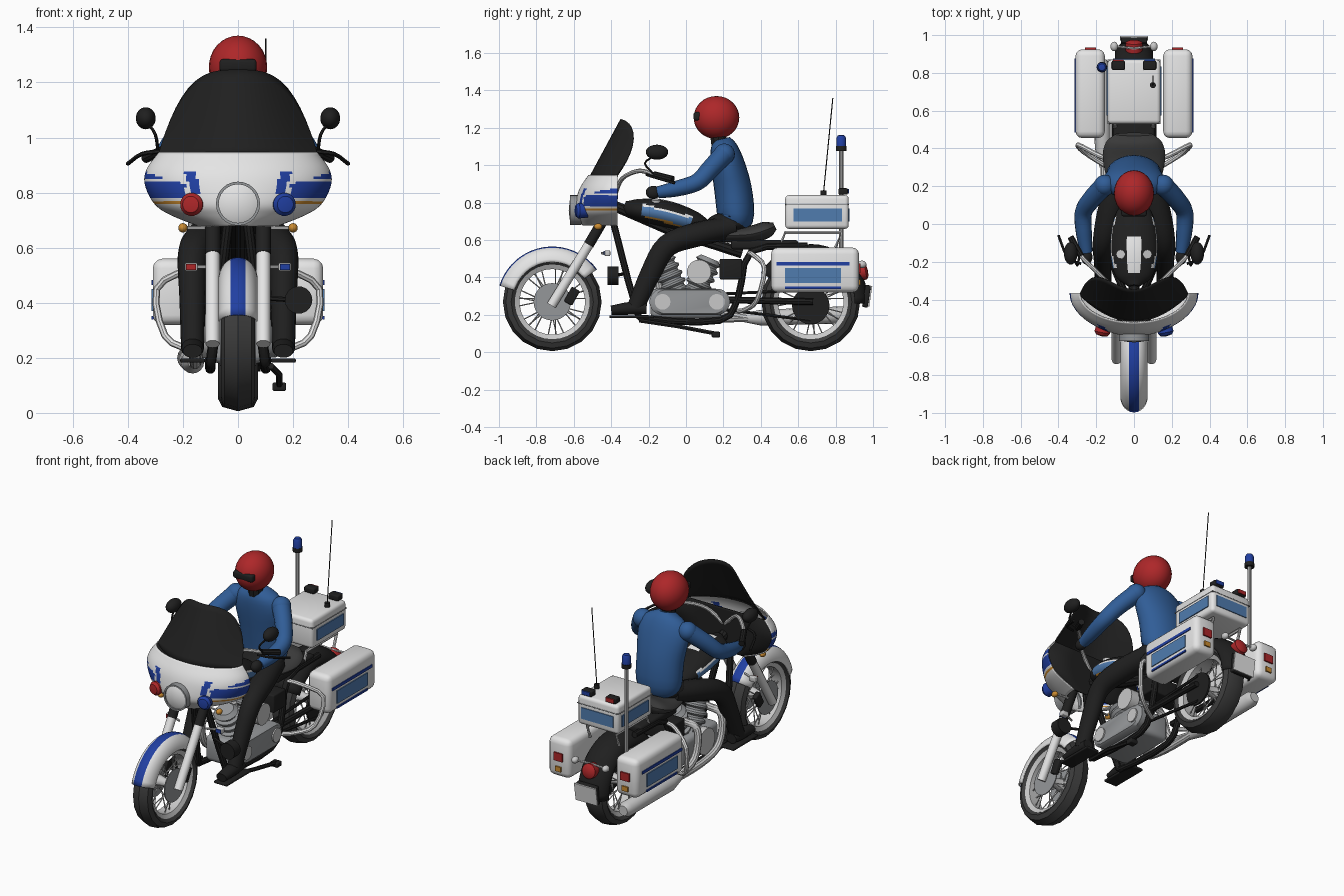
import bpy, bmesh
from math import pi, sin, cos, radians
from mathutils import Vector, Matrix

if "Cube" in bpy.data.objects:
    bpy.data.objects.remove(bpy.data.objects["Cube"])
COLOURS = {"white": (.78, .78, .78), "black": (.014, .014, .014), "dark_grey": (.045, .045, .045), "red": (.42, .02, .022),
           "metal_grey": (.3, .31, .32), "chrome": (.58, .58, .58), "deep_blue": (.015, .05, .36),
           "jacket_blue": (.03, .11, .31), "panel_blue": (.08, .2, .43), "orange": (.6, .26, .03)}
for key, rgb in COLOURS.items():
    m = bpy.data.materials.new(key)
    m.use_nodes = True
    m.diffuse_color = (*rgb, 1)
    m.node_tree.nodes["Principled BSDF"].inputs["Base Color"].default_value = (*rgb, 1)
    COLOURS[key] = m

def finish(name, bm, mats, rule=None, angle=35):
    bmesh.ops.remove_doubles(bm, verts=bm.verts, dist=.0002)
    bmesh.ops.recalc_face_normals(bm, faces=bm.faces)
    if rule:
        for f in bm.faces:
            f.material_index = rule(f.calc_center_median())
    me = bpy.data.meshes.new(name)
    bm.to_mesh(me)
    bm.free()
    me.shade_smooth()
    me.set_sharp_from_angle(angle=radians(angle))
    for key in mats.split():
        me.materials.append(COLOURS[key])
    ob = bpy.data.objects.new(name, me)
    bpy.context.collection.objects.link(ob)
    return ob

def skin(name, sets, mats, closed=True, caps=True, rule=None, angle=35):  # join each list of rings with quads
    bm = bmesh.new()
    for rings in sets:
        vs = [[bm.verts.new(p) for p in ring] for ring in rings]
        n = len(vs[0])
        for a, b in zip(vs, vs[1:]):
            for i in range(n if closed else n - 1):
                bm.faces.new((a[i], a[(i + 1) % n], b[(i + 1) % n], b[i]))
        if caps and closed:
            bm.faces.new(vs[0][::-1])
            bm.faces.new(vs[-1])
    return finish(name, bm, mats, rule, angle)

def curve_through(pts, n):  # smooth resampling of points, with any radii they carry
    p = [Vector(q) for q in pts]
    p = [p[0] * 2 - p[1]] + p + [p[-1] * 2 - p[-2]]
    out = []
    for a, b, c, d in zip(p, p[1:], p[2:], p[3:]):
        for t in (k / n for k in range(n)):
            out.append((b * 2 + (c - a) * t + (a * 2 - b * 5 + c * 4 - d) * t * t + (b * 3 - a - c * 3 + d) * t ** 3) / 2)
    return out + [p[-2]]

def tube_rings(pts, r, sides=10, n=1):  # points are (x, y, z), or (x, y, z, radius, radius)
    full = curve_through([tuple(q) + ((r, r) if len(q) == 3 else ()) for q in pts], n)
    c = [Vector(q[:3]) for q in full]
    tan = [(c[min(i + 1, len(c) - 1)] - c[max(i - 1, 0)]).normalized() for i in range(len(c))]
    ref = min((Vector(e) for e in ((1, 0, 0), (0, 0, 1), (0, 1, 0))), key=lambda e: round(max(abs(t.dot(e)) for t in tan), 3))
    rings = []
    for q, o, t in zip(full, c, tan):
        u = (ref - t * t.dot(ref)).normalized()
        w, step = t.cross(u), 2 * pi / sides
        rings.append([o + u * q[3] * cos(k * step) + w * q[4] * sin(k * step) for k in range(sides)])
    return rings

def tube(name, pts, r, mats, sides=10, n=1, rule=None):
    return skin(name, [tube_rings(pts, r, sides, n)], mats, rule=rule)

def lathe(name, prof, c, axis, mats, seg=20):  # turn (offset, radius) points about an axis
    rot, step = Vector((0, 0, 1)).rotation_difference(Vector(axis)), 2 * pi / seg
    rings = [[Vector(c) + rot @ Vector((r * cos(k * step), r * sin(k * step), h)) for k in range(seg)] for h, r in prof]
    return skin(name, [rings], mats, caps=False)

def disc(name, c, axis, r, h, mats, seg=20):
    return lathe(name, [(-h / 2, 0), (-h / 2, r), (h / 2, r), (h / 2, 0)], c, axis, mats, seg)

def box(name, c, size, mats, bevel=0, tilt=0):
    bm = bmesh.new()
    bmesh.ops.create_cube(bm, size=1, matrix=Matrix.Translation(c) @ Matrix.Rotation(tilt, 4, 'X') @ Matrix.Diagonal((*size, 1)))
    if bevel:
        bmesh.ops.bevel(bm, geom=bm.edges[:], offset=bevel, segments=3, profile=.5, affect='EDGES')
    return finish(name, bm, mats)

def ball(name, c, size, mats):
    bm = bmesh.new()
    bmesh.ops.create_uvsphere(bm, u_segments=24, v_segments=16, radius=1, matrix=Matrix.Translation(c) @ Matrix.Diagonal((*size, 1)))
    return finish(name, bm, mats)

def sheet(name, f, nu, nv, mats, rule=None):
    rows = [[f(i / nu, j / nv) for j in range(nv + 1)] for i in range(nu + 1)]
    mod = skin(name, [rows], mats, closed=False, rule=rule, angle=50).modifiers.new("thickness", 'SOLIDIFY')
    mod.thickness, mod.offset = .007, 0

def mudguard(name, yc, R, w, drop, a0, a1, mats, rule=None):
    def f(u, v):
        a, b = radians(a0 + (a1 - a0) * u), (v - .5) * pi
        r = R - drop * (1 - cos(b))
        return (w * sin(b), yc + r * cos(a), .27 + r * sin(a))
    sheet(name, f, 20, 16, mats, rule)

# Wheels and mudguards
for name, y, w in (("front", -.715, .062), ("rear", .667, .072)):
    c = (0, y, .27)
    tyre = [(-w * .7, .195), (-w, .22), (-w * .8, .248), (0, .264), (w * .8, .248), (w, .22), (w * .7, .195), (-w * .7, .195)]
    lathe(name + "_tyre", tyre, c, (1, 0, 0), "dark_grey")
    lathe(name + "_rim", [(-w * .8, .2), (-w * .6, .175), (w * .6, .175), (w * .8, .2), (-w * .8, .2)], c, (1, 0, 0), "chrome", 30)
    lathe(name + "_hub", [(-.06, 0), (-.06, .04), (0, .025), (.06, .04), (.06, 0)], c, (1, 0, 0), "chrome")
    spokes = []
    for k in range(28):
        a, s = 2 * pi * k / 28, (-1) ** k
        b = a + .35 * (-1) ** (k // 2)
        spokes.append(tube_rings([(s * .045, y + .035 * cos(a), .27 + .035 * sin(a)), (s * .01, y + .18 * cos(b), .27 + .18 * sin(b))], .0035, 5))
    skin(name + "_spokes", spokes, "chrome")
mudguard("front_mudguard", -.715, .292, .068, .08, 36, 163, "white deep_blue", lambda p: int(abs(p.x) < .026))
mudguard("rear_mudguard", .667, .305, .098, .07, -2, 150, "black")
disc("rear_sprocket", (.075, .667, .25), (1, 0, 0), .1, .012, "black", 28)
for z in (.17, .335):
    tube("drive_belt", [(.08, .2, .27 + (z - .25) * .5), (.08, .667, z)], .009, "black", 6)

# Frame, engine and exhaust
tube("backbone", [(0, -.4, .79), (0, -.1, .66), (0, .3, .53)], .03, "black")
tube("side_stand", [(.12, -.25, .17), (.15, -.05, .14), (.15, .16, .1)], .012, "black", 6)
box("stand_foot", (.15, .16, .095), (.05, .045, .03), "black", .006)
box("crankcase", (0, 0, .26), (.2, .38, .16), "metal_grey", .03)
ring = [2 * pi * (k + .5) / 32 for k in range(32)]
skin("primary_cover", [[[(x, .02 + k * (.07 * cos(a) + (.145 if cos(a) > 0 else -.145)), .27 + k * .07 * sin(a)) for a in ring]
                        for x, k in ((.08, 1), (.135, 1), (.148, .9))]], "metal_grey")
fins = [(0, 0)] + [(k * .011, .072 if k % 4 < 2 else .056) for k in range(17)] + [(.2, .05), (.2, 0)]
for s in (-1, 1):
    lathe("cylinder", fins, (0, s * .05, .32), (0, sin(s * .4), cos(.4)), "metal_grey", 18)
    disc("cover_cap", (.15, .02 + s * .145, .27), (1, 0, 0), .042, .012, "chrome")
    y = s * .12
    tube("exhaust_pipe", [(-.05, y, .45), (-.14, y - .03, .4), (-.155, y + .02, .24), (-.155, y + .2, .185), (-.155, .45, .185)], .022, "chrome", 10, 4)
tube("silencer", [(-.16, .3, .185, .022, .022), (-.165, .4, .185, .042, .042), (-.175, .84, .2, .046, .046), (-.175, .87, .2, .03, .03)], 0, "chrome", 16)
disc("air_filter", (.1, .07, .43), (1, 0, 0), .065, .06, "chrome", 24)
disc("timing_cover", (-.11, -.02, .28), (1, 0, 0), .08, .04, "chrome", 24)
box("battery_box", (0, .24, .445), (.24, .12, .11), "black", .008)
disc("horn", (.22, -.39, .41), (0, 1, 0), .05, .06, "black", 18)
tube("horn_bracket", [(.06, -.33, .42), (.2, -.38, .41)], .009, "black", 6)

# Tank with badges, stripe and caps, then the seat
def tank_rule(p):
    if abs(p.x) < .03 and -.26 < p.y < -.06 and p.z > .77:
        return 2
    d = p.z - .725 + .25 * (p.y + .1)
    if abs(p.x) < .075 or not -.23 < p.y < .03 or not -.035 < d < .037:
        return 0
    return 3 if d < -.025 else 1 if d < .025 else 2

tube("fuel_tank", [(0, -.33, .785, .03, .025), (0, -.27, .765, .1, .055), (0, -.13, .745, .125, .072), (0, .03, .7, .105, .06),
                   (0, .13, .655, .05, .03)], 0, "black panel_blue white orange", 40, 7, tank_rule)
tube("seat", [(0, .08, .635, .07, .025), (0, .2, .625, .13, .035), (0, .34, .63, .165, .045), (0, .43, .655, .15, .045),
              (0, .475, .675, .1, .02)], 0, "dark_grey", 20, 4)
box("seat_base", (0, .42, .575), (.22, .36, .05), "black", .015)

# Fairing, windscreen and headlight
LEVELS = curve_through([(.14, -.55, .68), (.24, -.575, .72), (.3, -.59, .76), (.335, -.58, .83), (.328, -.56, .885), (.285, -.52, .945)], 6)

def fairing_shape(u, v):
    w, y, z = LEVELS[round(v * 30)]
    a = (u - .5) * pi
    return (w * sin(a), -.365 + (y + .365) * cos(a), z)

def fairing_rule(p):
    x, z = abs(p.x), p.z
    if x > .2 and .765 < z < .774:
        return 2
    patch = x > .19 and .776 < z < .83 + .3 * (x - .19) and not .835 < z < .845
    return int(patch or (.79 < z < .88 and abs(x - .145 - .35 * (z - .79)) < .018))

def screen_shape(u, v):
    s = sin((u - .5) * pi)
    h = .31 * (1 - abs(s) ** 3.2) * v
    return (.288 * s, -.515 + .54 * h + s * s * (.14 + .5 * h), .935 + h)

sheet("fairing", fairing_shape, 80, 30, "white deep_blue orange", fairing_rule)
sheet("dashboard", lambda u, v: ((u - .5) * 1.96 * LEVELS[round(v * 30)].x, -.37, LEVELS[round(v * 30)].z), 4, 30, "black")
sheet("windscreen", screen_shape, 28, 10, "black")
lathe("headlight_ring", [(.03, .07), (-.03, .07), (-.03, .08), (.03, .08), (.03, .07)], (0, -.59, .76), (0, 1, 0), "metal_grey", 24)
lathe("headlight", [(0, .074), (.012, .05), (.017, 0)], (0, -.61, .76), (0, -1, 0), "white", 24)

# Top box, beacon, aerial and tail
box("top_box", (0, .7, .75), (.28, .34, .18), "white", .02)
box("top_box_rear_panel", (0, .871, .735), (.22, .008, .07), "panel_blue")
box("top_box_seam", (0, .7, .79), (.283, .343, .006), "metal_grey", .002)
tube("beacon_pole", [(-.17, .83, .5), (-.17, .83, 1.08)], .011, "chrome", 8)
disc("beacon_base", (-.17, .83, 1.09), (0, 0, 1), .028, .025, "black")
lathe("beacon", [(0, .026), (.045, .026), (.06, .018), (.063, 0)], (-.17, .83, 1.1), (0, 0, 1), "deep_blue", 14)
disc("aerial_base", (.1, .735, .85), (0, 0, 1), .016, .03, "black", 12)
tube("aerial", [(.1, .735, .85), (.1, .785, 1.36)], .003, "black", 5)
lathe("tail_lamp", [(-.03, .045), (.02, .045), (.03, .03), (.034, 0)], (0, .94, .43), (0, 1, .2), "red")
box("plate_mount", (0, .965, .3), (.14, .03, .12), "black", .006, -.15)
box("number_plate", (0, .984, .3), (.15, .008, .11), "white", 0, -.15)

# Rider
ball("helmet", (0, .163, 1.255), (.106, .122, .115), "red")
box("visor", (0, .068, 1.262), (.135, .055, .045), "black", .012)
tube("neck", [(0, .18, 1.1), (0, .17, 1.18)], .045, "black")
tube("jacket", [(0, .25, .7, .13, .09), (0, .265, .74, .145, .1), (0, .25, .88, .15, .1), (0, .22, 1.02, .165, .088),
                (0, .2, 1.1, .13, .07), (0, .19, 1.14, .05, .045)], 0, "jacket_blue", 24, 3)
ball("hips", (0, .23, .69), (.14, .12, .06), "black")

# Parts that repeat on both sides
for s, side, lens in ((-1, "right_", "red"), (1, "left_", "deep_blue")):
    def pair(name, pts, r, mats, sides=8, n=1):
        tube(side + name, [(s * p[0], *p[1:]) for p in pts], r, mats, sides, n)
    # Fork and frame
    pair("frame_loop", [(.03, -.4, .74), (.09, -.27, .25), (.1, -.2, .18), (.1, .18, .17), (.1, .28, .3), (.1, .35, .54), (.1, .65, .57)], .019, "black", 10, 3)
    pair("swing_arm", [(.1, .22, .28), (.1, .68, .27)], .018, "black")
    pair("fork_lower", [(.092, -.72, .25), (.092, -.52, .575)], .026, "white", 12)
    pair("fork_upper", [(.092, -.52, .575), (.092, -.4, .78)], .028, "black", 12)
    disc(side + "brake_disc", (s * .062, -.715, .27), (1, 0, 0), .1, .006, "metal_grey", 28)
    box(side + "caliper", (s * .07, -.61, .3), (.03, .05, .09), "black", .008, -.5)
    box(side + "footboard", (s * .165, -.29, .19), (.09, .24, .015), "black", .005)
    # Lamps
    pair("strobe_arm", [(.09, -.45, .53), (.16, -.42, .53)], .007, "chrome", 6)
    box(side + "strobe", (s * .17, -.42, .53), (.045, .03, .03), "chrome", .005)
    box(side + "strobe_lens", (s * .17, -.437, .53), (.036, .008, .022), lens)
    pair("indicator_arm", [(.08, -.45, .67), (.19, -.46, .672)], .007, "chrome", 6)
    ball(side + "indicator", (s * .2, -.47, .672), (.017, .022, .017), "orange")
    lathe(side + "pursuit_lamp", [(-.04, .035), (.02, .042), (.035, .03), (.04, 0)], (s * .165, -.555, .757), (s * .2, -1, 0), lens)
    pair("signal_arm", [(0, .93, .47), (.1, .94, .47)], .007, "chrome", 6)
    ball(side + "rear_signal", (s * .105, .94, .47), (.02, .025, .02), "chrome")
    # Handlebar, lever, mirror and tank cap
    pair("handlebar", [(0, -.38, .84), (.1, -.34, .93), (.2, -.25, .97), (.28, -.17, .95), (.3, -.13, .94)], .012, "chrome", 8, 4)
    pair("grip", [(.28, -.17, .95), (.335, -.07, .925)], .018, "black", 10)
    pair("lever", [(.28, -.21, .95), (.35, -.18, .94), (.4, -.06, .905)], .008, "black", 6, 3)
    pair("mirror_stem", [(.29, -.17, .95), (.3, -.22, 1.01), (.325, -.17, 1.05)], .006, "black", 6, 3)
    ball(side + "mirror", (s * .335, -.155, 1.07), (.036, .06, .04), "black")
    disc(side + "tank_cap", (s * .07, -.16, .81), (s * .2, 0, 1), .024, .014, "chrome", 16)
    # Luggage
    box(side + "pannier", (s * .232, .69, .44), (.155, .47, .24), "white", .035)
    box(side + "pannier_panel", (s * .31, .68, .41), (.009, .3, .08), "panel_blue")
    box(side + "pannier_stripe", (s * .31, .68, .474), (.008, .39, .018), "deep_blue")
    box(side + "pannier_lower_stripe", (s * .31, .68, .345), (.008, .3, .012), "deep_blue")
    box(side + "rear_reflector", (s * .23, .928, .45), (.06, .012, .05), "red")
    box(side + "rear_marker", (s * .23, .928, .375), (.04, .012, .03), "orange")
    pair("pannier_guard", [(.1, .34, .53), (.18, .36, .52), (.295, .42, .45), (.265, .38, .28), (.17, .32, .23), (.1, .28, .22)], .013, "white", 8, 3)
    box(side + "top_box_panel", (s * .142, .705, .735), (.008, .26, .07), "panel_blue")
    pair("rack", [(.1, .5, .56), (.1, .53, .64), (.1, .83, .64), (.1, .8, .56)], .01, "chrome", 6)
    box(side + "roof_lamp", (s * .083, .84, .86), (.07, .05, .035), "black", .008)
    box(side + "roof_lamp_lens", (s * .083, .867, .862), (.055, .008, .024), lens)
    # Arms and legs
    ball(side + "shoulder", (s * .155, .205, 1.06), (.056, .056, .056), "jacket_blue")
    pair("arm", [(.155, .205, 1.06, .054, .054), (.225, .13, .98, .05, .05), (.268, .06, .91, .046, .046), (.265, -.05, .875, .042, .042),
                 (.252, -.15, .855, .032, .032)], 0, "jacket_blue", 16, 4)
    ball(side + "glove", (s * .25, -.175, .855), (.03, .04, .035), "black")
    pair("leg", [(.07, .25, .67, .07, .06), (.125, .06, .63, .07, .065), (.163, -.1, .57, .056, .06), (.165, -.19, .42, .048, .055),
                 (.165, -.27, .24, .042, .045)], 0, "black", 16, 4)
    pair("boot", [(.165, -.21, .235, .035, .03), (.165, -.3, .235, .042, .035), (.165, -.4, .225, .035, .025)], 0, "black", 14, 3)
